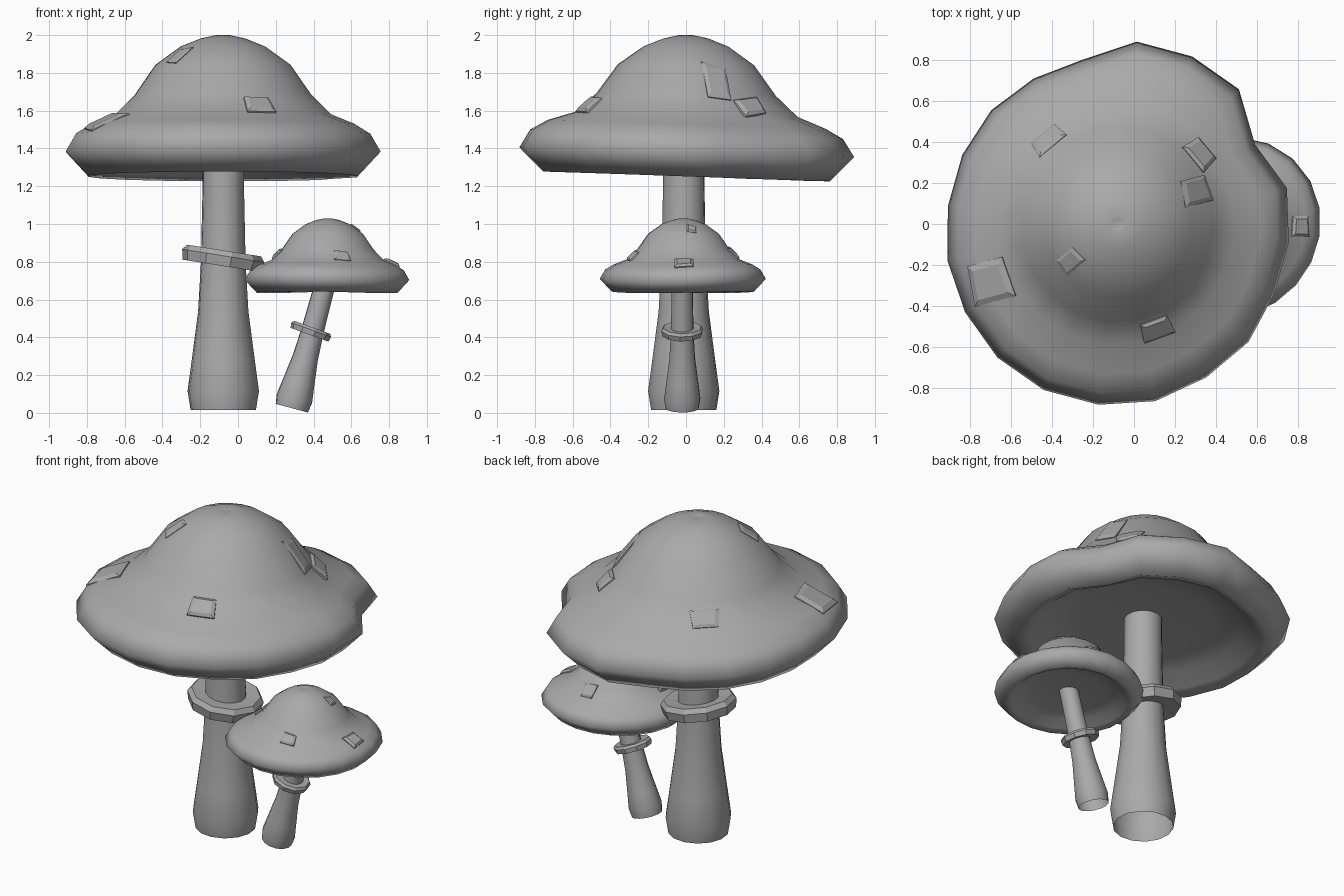
import bpy, bmesh, math
from math import sin, cos, radians
from mathutils import Matrix, Vector
from mathutils.bvhtree import BVHTree

cube = bpy.data.objects.get("Cube")
if cube:
    bpy.data.objects.remove(cube, do_unlink=True)

grey = bpy.data.materials.new("plain_grey")
grey.use_nodes = True
grey.diffuse_color = (0.4, 0.4, 0.4, 1)
grey.node_tree.nodes["Principled BSDF"].inputs["Base Color"].default_value = (0.4, 0.4, 0.4, 1)


def finish(name, bm, smooth):
    bmesh.ops.recalc_face_normals(bm, faces=bm.faces)
    for f in bm.faces:
        f.smooth = smooth
    mesh = bpy.data.meshes.new(name)
    bm.to_mesh(mesh)
    mesh.materials.append(grey)
    obj = bpy.data.objects.new(name, mesh)
    bpy.context.collection.objects.link(obj)
    tree = BVHTree.FromBMesh(bm)
    bm.free()
    return tree


def lathe(name, profile, sides, place, smooth=True, capped=False, loop=False, warp=None):
    """Spin (radius, height) points; warp(r, z, k, angle) may bend each point."""
    bm = bmesh.new()
    rings = []
    for r, z in profile:
        ring = []
        for k in range(sides):
            a = 2 * math.pi * k / sides - radians(6)
            rr, zz = warp(r, z, k, a) if warp else (r, z)
            ring.append(bm.verts.new(place @ Vector((rr * cos(a), rr * sin(a), zz))))
        rings.append(ring)
    pairs = list(zip(rings, rings[1:]))
    if loop:
        pairs.append((rings[-1], rings[0]))
    for lo, hi in pairs:
        for k in range(sides):
            n = (k + 1) % sides
            bm.faces.new((lo[k], lo[n], hi[n], hi[k]))
    if capped:
        bm.faces.new(rings[0])
        bm.faces.new(rings[-1])
    return finish(name, bm, smooth)


def place(x, y, z, tilt=0, scale=1):
    return Matrix.Translation((x, y, z)) @ Matrix.Rotation(radians(tilt), 4, "Y") @ Matrix.Scale(scale, 4)


# Bell-shaped cap with a hollow underside, heights measured down from its tip
CAP = [(.03, -.002), (.036, 0), (.12, -.018), (.225, -.06), (.36, -.157), (.47, -.315), (.575, -.42),
       (.7, -.472), (.785, -.525), (.84, -.62), (.72, -.748), (.65, -.725), (.56, -.66), (.4, -.64), (.08, -.62)]
RIM = [.84, .845, .775, .885, .895, .895, .82, .82, .83, .83,
       .833, .85, .86, .877, .887, .887, .884, .865, .86, .838]


def wavy_rim(r, z, k, a):
    w = min(1, (r / .72) ** 3)
    return r * (1 + w * (RIM[k] / .84 - 1)), z - .026 * w * sin(a)


def oval_rim(r, z, k, a):
    w = min(1, (r / .72) ** 3)
    return r * (1 + w * (.03 * sin(2 * a) - .012 * cos(a - .8))), z - .01 * w * cos(2 * a + 1)


big_cap = lathe("big_cap", CAP, 20, place(-.08, 0, 2), capped=True, warp=wavy_rim)
small_cap = lathe("small_cap", CAP, 20, place(.475, -.013, 1.03, 0, .523), capped=True, warp=oval_rim)

# Stems, open at the foot
STEM = [(.174, 0), (.19, .1), (.167, .27), (.134, .52), (.119, .78), (.111, 1.15), (.109, 1.39)]
lathe("big_stem", STEM, 14, place(-.078, -.012, .016))
lathe("small_stem", [(r * .51, z * .53) for r, z in STEM], 14, place(.285, -.02, .025, 15))

# Collar rings around the stems
COLLAR = [(.1, .03), (.2, .038), (.221, .01), (.21, -.044), (.1, -.034)]
lathe("big_collar", COLLAR, 10, place(-.08, -.012, .822, 9), smooth=False, loop=True)
lathe("small_collar", COLLAR, 10, place(.386, -.02, .435, 20, .51), smooth=False, loop=True)


# Raised chamfered patches laid onto the cap surface
def patch(name, tree, x, y, w, d, turn, lift):
    bm = bmesh.new()
    spin = Matrix.Rotation(radians(turn), 3, "Z")
    base, normal = [], Vector()
    for sx, sy in ((-1, -1), (1, -1), (1, 1), (-1, 1)):
        off = spin @ Vector((sx * w * (.5 - .04 * sy), sy * d / 2, 0))
        hit, n, _, _ = tree.ray_cast(Vector((x, y, 3)) + off, Vector((0, 0, -1)))
        base.append(hit)
        normal += n
    normal.normalize()
    mid = sum(base, Vector()) / 4
    layers = [[bm.verts.new(mid + (p - mid) * s + normal * h) for p in base]
              for s, h in ((1, -lift), (1, lift * .4), (.72, lift))]
    for lo, hi in zip(layers, layers[1:]):
        for k in range(4):
            n = (k + 1) % 4
            bm.faces.new((lo[k], lo[n], hi[n], hi[k]))
    bm.faces.new(layers[0])
    bm.faces.new(layers[-1])
    finish(name, bm, False)


BIG_PATCHES = [(-.42, .41, .16, .08, 40, .013), (.32, .34, .15, .09, -50, .02), (.3, .16, .13, .13, 15, .014),
               (-.31, -.18, .11, .09, 40, .011), (-.7, -.28, .19, .2, 15, .022), (.11, -.51, .15, .09, 20, .02)]
SMALL_PATCHES = [(.81, -.01, .08, .1, 0, .018), (.55, -.28, .08, .05, 10, .012), (.21, -.05, .05, .08, 0, .012),
                 (.62, .03, .05, .05, 0, .01), (.5, .25, .08, .06, 0, .012)]
for i, p in enumerate(BIG_PATCHES):
    patch(f"big_cap_patch_{i + 1}", big_cap, *p)
for i, p in enumerate(SMALL_PATCHES):
    patch(f"small_cap_patch_{i + 1}", small_cap, *p)
